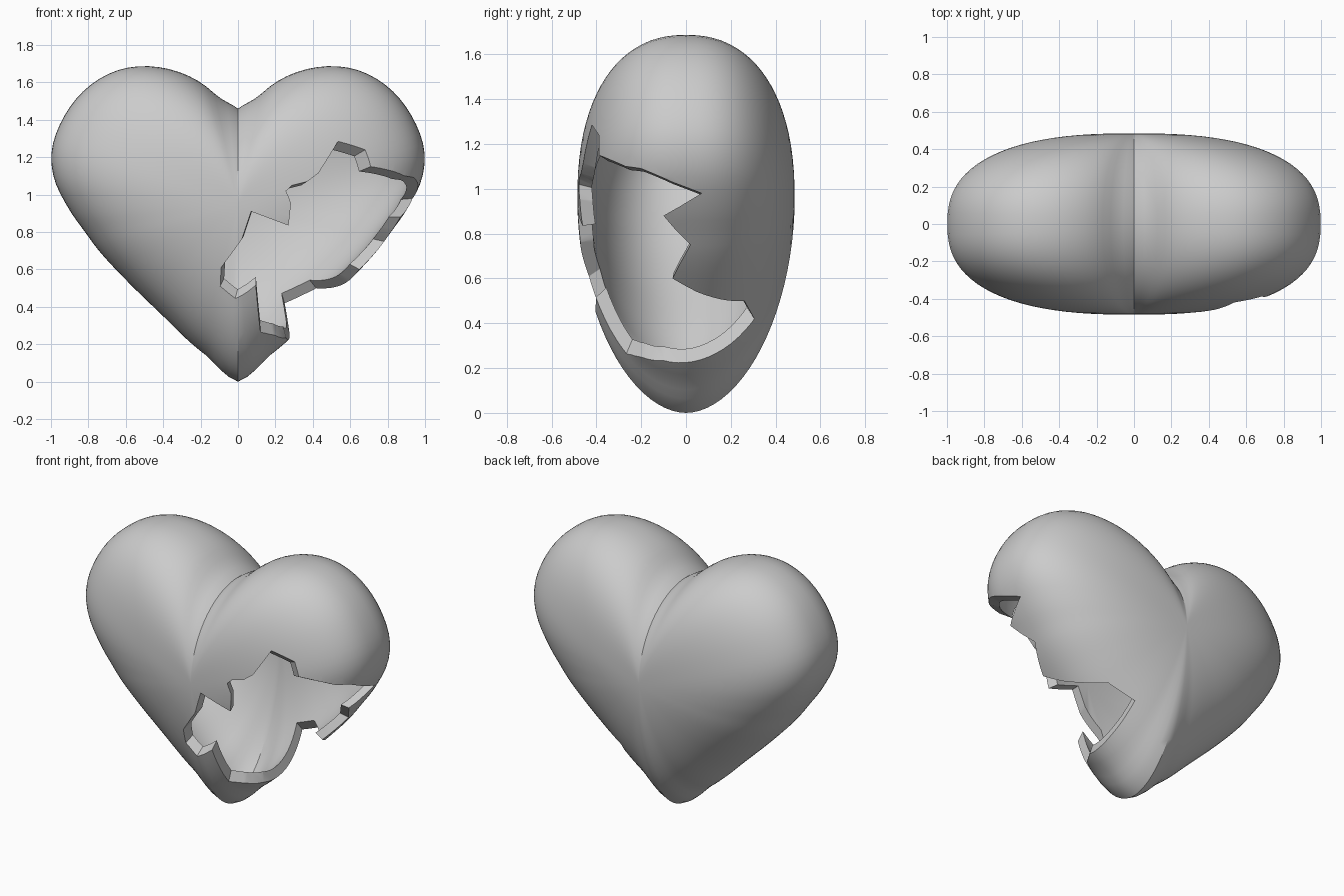
import bpy, bmesh, math
from mathutils import Vector

if "Cube" in bpy.data.objects:
    bpy.data.objects.remove(bpy.data.objects["Cube"])

# Half silhouette (x, z), from the top cleft round to the bottom tip
HALF = [(0, 1.46), (.1, 1.52), (.2, 1.6), (.3, 1.65), (.4, 1.678), (.5, 1.687), (.62, 1.672),
        (.74, 1.62), (.85, 1.53), (.94, 1.4), (.99, 1.27), (.998, 1.17), (.975, 1.06),
        (.92, .95), (.8, .775), (.6, .545), (.4, .35), (.18, .148), (.07, .043), (0, 0)]
CZ, DEPTH, WALL = .95, .485, .06
TH = [math.atan2(x, z - CZ) for x, z in HALF]
RR = [math.hypot(x, z - CZ) for x, z in HALF]
N_TH, N_VAL = [0, .6, 1.4, 2.5, math.pi], [2.0, 2.3, 2.5, 2.1, 1.9]


def hermite(xs, ys, x, end_flat=True):
    """Smooth curve through the given samples."""
    last = len(xs) - 1
    i = 0
    while i < last - 1 and x > xs[i + 1]:
        i += 1

    def slope(k):
        if k == last and end_flat:
            return 0
        a, b = max(k - 1, 0), min(k + 1, last)
        return (ys[b] - ys[a]) / (xs[b] - xs[a])
    h = xs[i + 1] - xs[i]
    t = (x - xs[i]) / h
    return ((2*t**3 - 3*t*t + 1) * ys[i] + (t**3 - 2*t*t + t) * h * slope(i)
            + (3*t*t - 2*t**3) * ys[i + 1] + (t**3 - t*t) * h * slope(i + 1))


def radius(th):
    return hermite(TH, RR, abs(th))


def power(th):
    return hermite(N_TH, N_VAL, abs(th))


def depth(x, z):
    """Half thickness of the heart at a front-view position."""
    th = math.atan2(x, z - CZ)
    t = math.hypot(x, z - CZ) / radius(th)
    n = power(th)
    return DEPTH * max(0, 1 - t**n) ** (1 / n)


def add_heart(bm, wall, flip, cols=120, rows=44):
    """Closed heart skin, shrunk inwards by wall."""
    d = DEPTH - wall
    front = bm.verts.new((0, -d, CZ))
    back = bm.verts.new((0, d, CZ))
    rings = []
    for j in range(1, rows):
        a = math.pi * j / rows
        ring = []
        for i in range(cols):
            th = -math.pi + 2 * math.pi * i / cols
            e = 2 / power(th)
            r = (radius(th) - wall) * math.sin(a) ** e
            c = math.cos(a)
            y = -d * math.copysign(abs(c) ** e, c) if abs(c) > 1e-6 else 0
            ring.append(bm.verts.new((r * math.sin(th), y, CZ + r * math.cos(th))))
        rings.append(ring)
    faces = []
    for i in range(cols):
        k = (i + 1) % cols
        faces.append(bm.faces.new((front, rings[0][i], rings[0][k])))
        faces.append(bm.faces.new((back, rings[-1][k], rings[-1][i])))
        for p, q in zip(rings, rings[1:]):
            faces.append(bm.faces.new((p[i], q[i], q[k], p[k])))
    bmesh.ops.recalc_face_normals(bm, faces=faces)
    if flip:
        bmesh.ops.reverse_faces(bm, faces=faces)


def to_object(bm, name):
    me = bpy.data.meshes.new(name)
    bm.to_mesh(me)
    bm.free()
    ob = bpy.data.objects.new(name, me)
    bpy.context.collection.objects.link(ob)
    return ob


# Hollow heart shell
bm = bmesh.new()
add_heart(bm, 0, False)
add_heart(bm, WALL, True)
heart = to_object(bm, "heart_shell")

# Broken edge: points read from the front (x, z), then from the right side (y, z)
FRONT = [(.81, 1.13), (.71, 1.15), (.68, 1.24), (.535, 1.285), (.43, 1.115), (.37, 1.07),
         (.29, 1.05), (.257, 1.02), (.283, .955), (.27, .835), (.07, .91), (.02, .76),
         (-.09, .61), (-.095, .51), (-.015, .445), (.05, .48), (.095, .515), (.12, .265)]
SIDE = [(-.2, .25), (-.1, .235), (0, .225), (.12, .26), (.2, .31), (.305, .42), (.26, .5),
        (.05, .54), (-.06, .6), (-.03, .66), (.02, .75), (-.04, .81), (-.1, .88), (-.03, .92),
        (.07, .98), (-.06, 1.03), (-.2, 1.09), (-.27, 1.10)]


def side_point(y, z):
    lo, hi = 0, 1.1
    steps = 300
    for s in range(steps, -1, -1):
        x = hi * s / steps
        if depth(x, z) > abs(y):
            lo = x
            break
    return Vector((lo, y, z))


outline = [Vector((x, -depth(x, z), z)) for x, z in FRONT]
outline += [side_point(y, z) for y, z in SIDE]

# Cone cutter from inside the heart through the broken edge
apex = Vector((.1, 0, .9))
aim = Vector((.6, -.5, -.5)).normalized()
bm = bmesh.new()
tip = bm.verts.new(apex)
rim = []
for p in outline:
    ray = p - apex
    rim.append(bm.verts.new(apex + ray * (2 / ray.dot(aim))))
bm.faces.new(rim)
for a, b in zip(rim, rim[1:] + rim[:1]):
    bm.faces.new((a, tip, b))
bmesh.ops.recalc_face_normals(bm, faces=bm.faces[:])
cutter = to_object(bm, "hole_cutter")
cutter.hide_render = True

mod = heart.modifiers.new("hole", 'BOOLEAN')
mod.operation = 'DIFFERENCE'
mod.solver = 'EXACT'
mod.object = cutter
bpy.context.view_layer.objects.active = heart
heart.select_set(True)
bpy.ops.object.modifier_apply(modifier=mod.name)
bpy.data.objects.remove(cutter)
bpy.ops.object.shade_smooth_by_angle(angle=math.radians(30))
